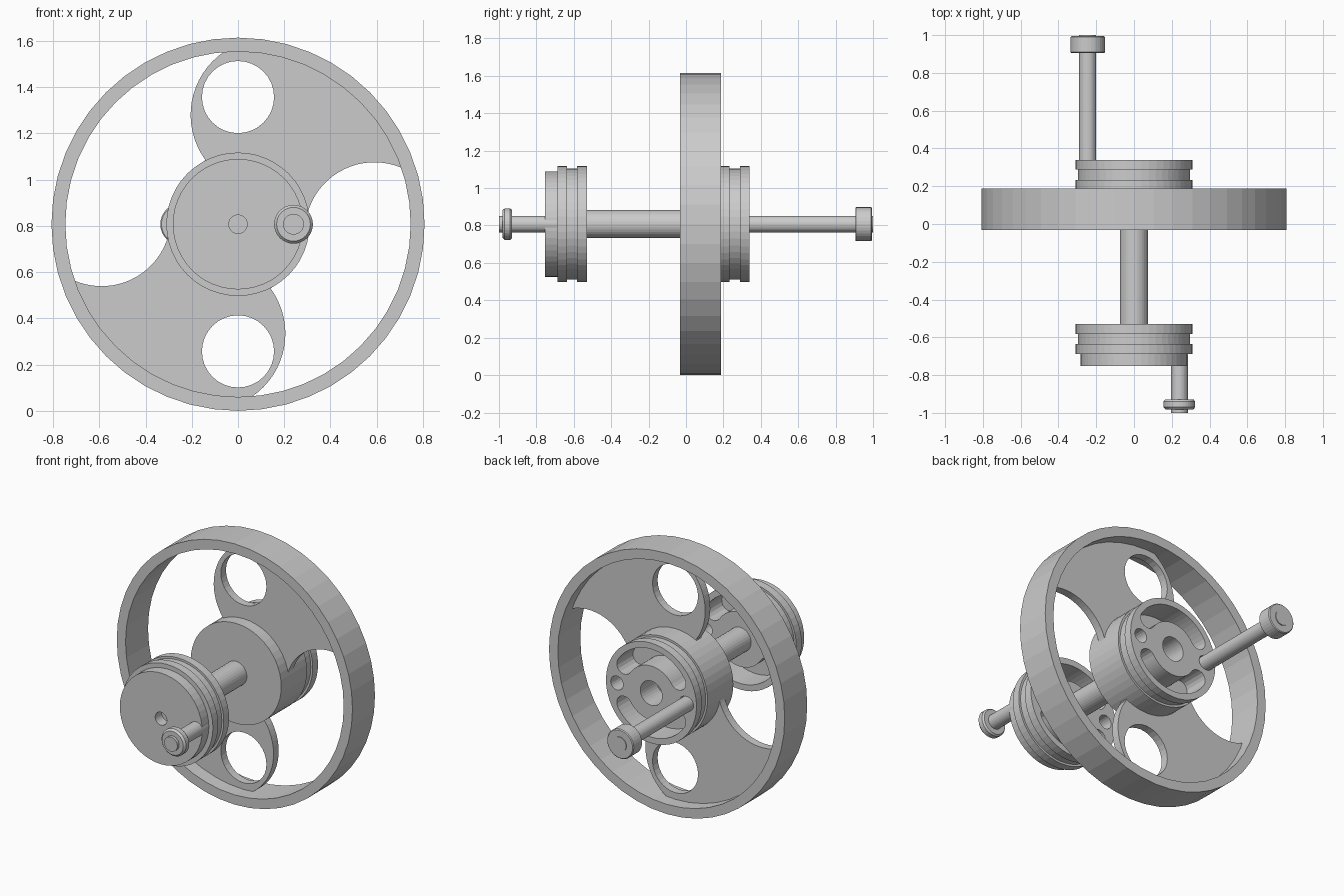
import bpy, bmesh
from math import sin, cos, pi, radians
from mathutils import Matrix

if "Cube" in bpy.data.objects:
    bpy.data.objects.remove(bpy.data.objects["Cube"])

AXIS_Z = 0.807   # height of the shared axle


def arc(cx, cz, r, a0, a1, n):
    """Points along an arc, angles in degrees."""
    return [(cx + r * cos(radians(a0 + (a1 - a0) * i / n)),
             cz + r * sin(radians(a0 + (a1 - a0) * i / n))) for i in range(n + 1)]


def circle(cx, cz, r, n=32):
    return arc(cx, cz, r, 0, 360, n)[:-1]


def spin(pts):
    """Half-turn copy about the axle."""
    return [(-x, -z) for x, z in pts]


def lathe(name, profile, x=0.0, n=48):
    """Revolve a closed (radius, y) profile around the y direction."""
    bm = bmesh.new()
    rings = []
    for i in range(n):
        a = 2 * pi * i / n
        rings.append([bm.verts.new((r * cos(a), y, r * sin(a))) for r, y in profile])
    m = len(profile)
    for i in range(n):
        p, q = rings[i], rings[(i + 1) % n]
        for j in range(m):
            k = (j + 1) % m
            bm.faces.new((p[j], p[k], q[k], q[j]))
    bmesh.ops.remove_doubles(bm, verts=bm.verts, dist=1e-5)
    bmesh.ops.recalc_face_normals(bm, faces=bm.faces)
    return finish(name, bm, x)


def plate(name, loops, y0, y1):
    """Extrude an outline with holes between two y positions."""
    cu = bpy.data.curves.new(name + "_outline", 'CURVE')
    cu.dimensions, cu.fill_mode, cu.extrude = '2D', 'BOTH', (y1 - y0) / 2
    for loop in loops:
        sp = cu.splines.new('POLY')
        sp.points.add(len(loop) - 1)
        for p, (x, z) in zip(sp.points, loop):
            p.co = (x, z, 0, 1)
        sp.use_cyclic_u = True
    tmp = bpy.data.objects.new(name + "_outline", cu)
    bpy.context.collection.objects.link(tmp)
    bpy.context.view_layer.update()
    dg = bpy.context.evaluated_depsgraph_get()
    me = bpy.data.meshes.new_from_object(tmp.evaluated_get(dg))
    bm = bmesh.new()
    bm.from_mesh(me)
    bpy.data.objects.remove(tmp)
    bpy.data.curves.remove(cu)
    bpy.data.meshes.remove(me)
    bmesh.ops.remove_doubles(bm, verts=bm.verts, dist=1e-5)
    bm.transform(Matrix.Translation((0, (y0 + y1) / 2, 0)) @ Matrix.Rotation(pi / 2, 4, 'X'))
    bmesh.ops.recalc_face_normals(bm, faces=bm.faces)
    for f in bm.faces:
        f.smooth = False
    return finish(name, bm, 0)


def finish(name, bm, x):
    me = bpy.data.meshes.new(name)
    bm.to_mesh(me)
    bm.free()
    ob = bpy.data.objects.new(name, me)
    ob.location = (x, 0, AXIS_Z)
    bpy.context.collection.objects.link(ob)
    return ob


def rod(name, r, y0, y1, x=0.0, n=32, bore=0.0):
    return lathe(name, [(bore, y0), (r, y0), (r, y1), (bore, y1)], x, n) if bore else \
        lathe(name, [(0, y0), (r, y0), (r, y1), (0, y1)], x, n)


def pulley(name, y0, y1):
    """Grooved disc with two curved pockets, an axle bore and two pin holes."""
    mid, w, a = 0.22, 0.052, 33
    ex, ez = mid * cos(radians(a)), mid * sin(radians(a))
    slot = (arc(0, 0, mid + w, a, 180 - a, 20)
            + arc(-ex, ez, w, 180 - a, 360 - a, 8)[1:]
            + arc(0, 0, mid - w, 180 - a, a, 20)[1:]
            + arc(ex, ez, w, 180 + a, 360 + a, 8)[1:-1])
    plate(name + "_core", [circle(0, 0, 0.297, 48), circle(0, 0, 0.075), slot, spin(slot),
                           circle(0.235, 0, 0.043, 20), circle(-0.235, 0, 0.043, 20)], y0, y1)
    for side, (a0, a1) in {"front": (y0, y0 + 0.052), "back": (y1 - 0.052, y1)}.items():
        rod(f"{name}_{side}_flange", 0.31, a0, a1, n=48, bore=0.29)


# Flywheel rim
rod("flywheel_rim", 0.807, -0.033, 0.187, n=48, bore=0.747)

# Flywheel web: lobe edge, rim edge and scooped edge, repeated by a half turn
half = (arc(0.125, 0.473, 0.33, 216, 124, 16)
        + arc(0, 0, 0.752, 94.5, 20, 20)
        + arc(0.59, -0.032, 0.30, 66, 165, 18))
plate("flywheel_web", [half + spin(half), circle(0, 0.55, 0.156), circle(0, -0.55, 0.156)],
      0.055, 0.105)

# Hub body and the pulley on its back
rod("flywheel_hub", 0.31, -0.02, 0.182, n=48)
pulley("back_pulley", 0.18, 0.34)

# Axle, front pulley and its cover disc
rod("axle", 0.075, -0.69, 0.0)
pulley("front_pulley", -0.688, -0.53)
rod("front_cover", 0.282, -0.753, -0.686, n=48, bore=0.04)

# Crank pins, on opposite sides
rod("front_crank_pin", 0.045, -1.0, -0.69, x=0.24)
lathe("front_pin_head", [(0.0, -0.982), (0.073, -0.982), (0.084, -0.97),
                         (0.084, -0.94), (0.076, -0.93), (0.0, -0.93)], x=0.24, n=32)
rod("back_crank_pin", 0.045, 0.18, 1.0, x=-0.245)
lathe("back_pin_head", [(0, 0.905), (0.086, 0.905), (0.091, 0.91),
                        (0.091, 0.99), (0.086, 0.995), (0, 0.995)], x=-0.245, n=32)
